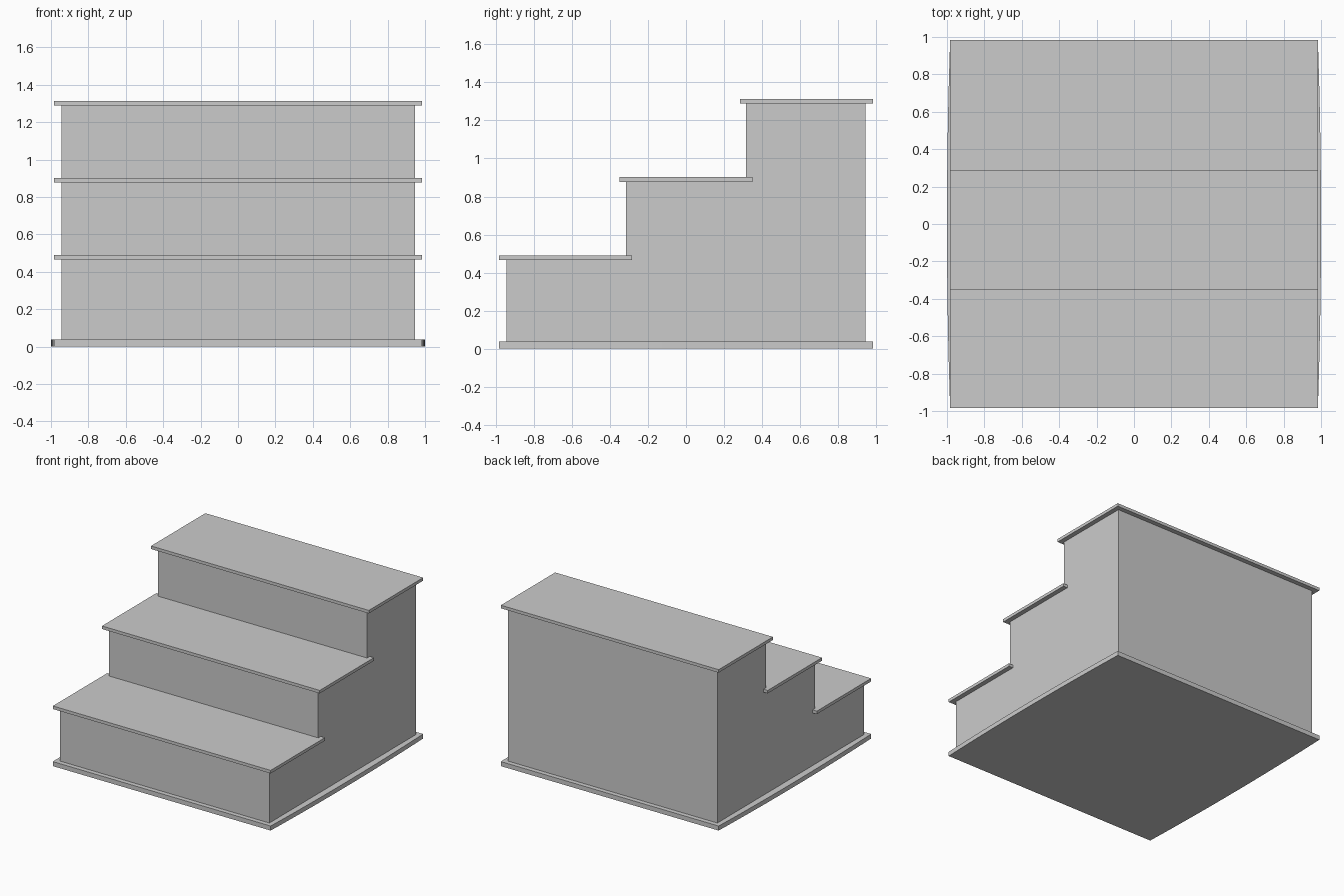
import bpy, bmesh
from math import sin, cos, asin, atan2

if "Cube" in bpy.data.objects:
    bpy.data.objects.remove(bpy.data.objects["Cube"])

def prism(name, pts, vec):
    """Extrude a closed 3D outline along vec."""
    bm = bmesh.new()
    face = bm.faces.new([bm.verts.new(p) for p in pts])
    new = bmesh.ops.extrude_face_region(bm, geom=[face])["geom"]
    bmesh.ops.translate(bm, vec=vec, verts=[g for g in new if isinstance(g, bmesh.types.BMVert)])
    bmesh.ops.recalc_face_normals(bm, faces=bm.faces)
    me = bpy.data.meshes.new(name)
    bm.to_mesh(me)
    bm.free()
    ob = bpy.data.objects.new(name, me)
    bpy.context.collection.objects.link(ob)
    return ob

EDGE, WALL = 0.983, 0.945       # half widths of treads and of the body
BASE, THICK = 0.037, 0.025      # base and tread thickness
TOPS = [0.491, 0.902, 1.313]    # walking surface heights
DEPTH, HALF = 0.63, 0.35        # tread spacing and half depth

# Base plate: straight front and back, slightly bowed sides
bow = 1 - EDGE
radius = (EDGE ** 2 + bow ** 2) / (2 * bow)
half_angle = asin(EDGE / radius)
N = 16
right = []
for i in range(N + 1):
    a = half_angle * (2 * i / N - 1)
    right.append((1 - radius + radius * cos(a), radius * sin(a), 0))
left = [(-x, -y, 0) for x, y, z in right]
prism("base_plate", right + left, (0, 0, BASE))

# Stepped body: side profile extruded across the width
profile = [(WALL, BASE), (-WALL, BASE)]
for i, top in enumerate(TOPS):
    y0 = -WALL + i * DEPTH
    profile += [(y0, top - THICK), (y0 + DEPTH, top - THICK)]
prism("stepped_body", [(-WALL, y, z) for y, z in profile], (2 * WALL, 0, 0))

# Overhanging treads
for i, top in enumerate(TOPS):
    yc = (i - 1) * (EDGE - HALF)
    z = top - THICK
    prism(f"tread_{i + 1}", [(-EDGE, yc - HALF, z), (EDGE, yc - HALF, z),
                             (EDGE, yc + HALF, z), (-EDGE, yc + HALF, z)], (0, 0, THICK))
